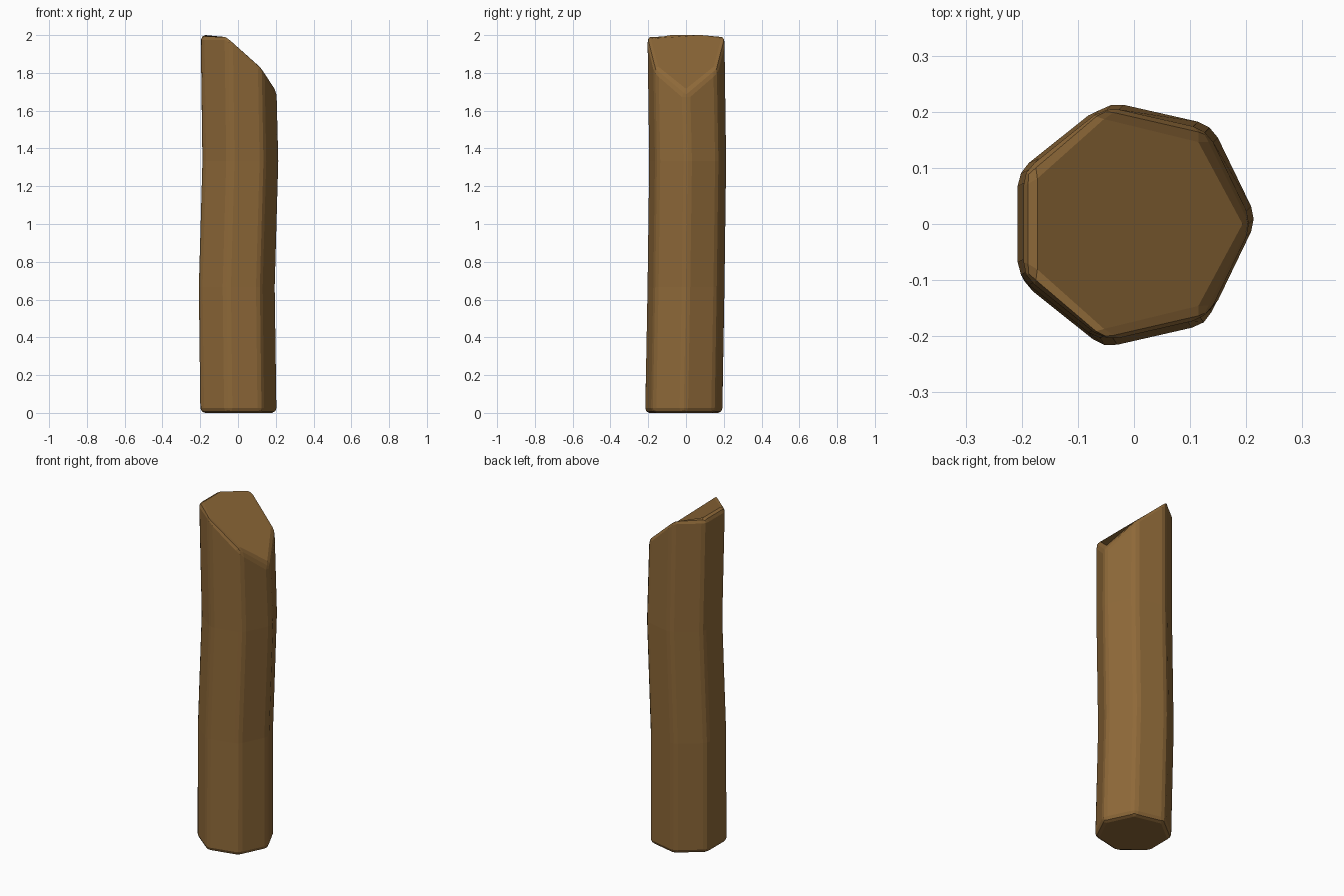
import bpy, bmesh, math

if "Cube" in bpy.data.objects:
    bpy.data.objects.remove(bpy.data.objects["Cube"])

SIDES, R = 7, 0.2145

# Ring centres of the slightly swaying trunk: x, y, z
RINGS = [(-0.006, -0.012, 0.0), (-0.014, 0.0, 0.667),
         (0.005, 0.009, 1.333), (-0.004, 0.0, 2.0)]
# Top height of each corner: flat at the left, slanting down to the right
TOP = [1.685, 1.83, 2.0, 2.0, 2.0, 2.0, 1.83]

bm = bmesh.new()
rings = []
for n, (cx, cy, z) in enumerate(RINGS):
    ring = []
    for i in range(SIDES):
        a = math.tau * i / SIDES
        h = TOP[i] if n == len(RINGS) - 1 else z
        ring.append(bm.verts.new((cx + R * math.cos(a), cy + R * math.sin(a), h)))
    rings.append(ring)

# Bark sides
for low, high in zip(rings, rings[1:]):
    for i in range(SIDES):
        j = (i + 1) % SIDES
        bm.faces.new((low[i], low[j], high[j], high[i]))
# Bottom and slanted end
bm.faces.new(rings[0][::-1])
bm.faces.new(rings[-1])
bm.normal_update()

# Rounded corners, leaving the gentle bends alone
sharp = [e for e in bm.edges if e.calc_face_angle(0) > math.radians(30)]
bmesh.ops.bevel(bm, geom=sharp, offset=0.025, offset_type='OFFSET',
                segments=2, profile=0.5, affect='EDGES')

mesh = bpy.data.meshes.new("log_post")
bm.to_mesh(mesh)
bm.free()

wood = bpy.data.materials.new("brown wood")
wood.diffuse_color = (0.27, 0.14, 0.04, 1)
wood.use_nodes = True
wood.node_tree.nodes["Principled BSDF"].inputs["Base Color"].default_value = wood.diffuse_color
mesh.materials.append(wood)
post = bpy.data.objects.new("log_post", mesh)
bpy.context.collection.objects.link(post)
